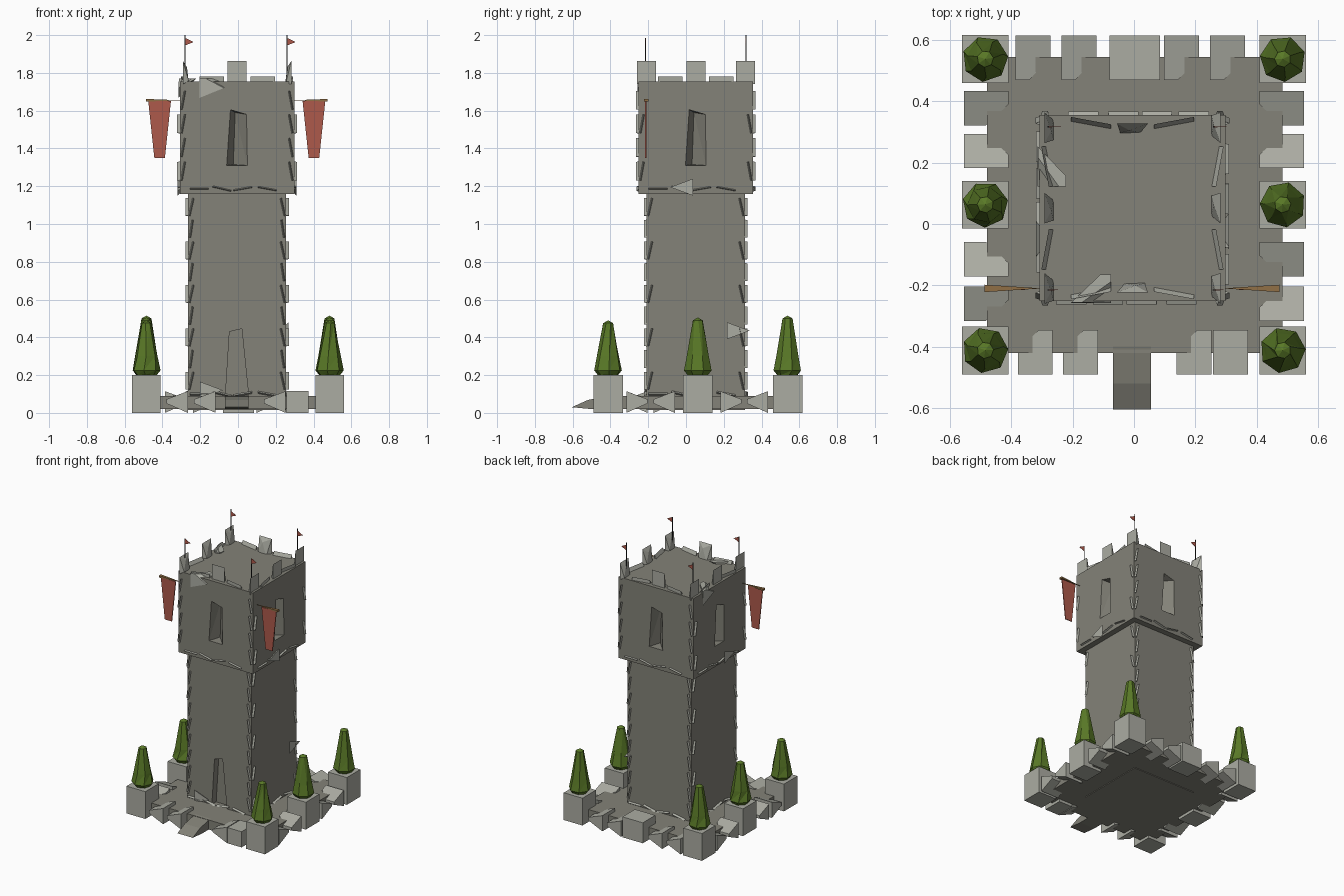
import bpy, bmesh, math, random
from mathutils import Vector, Matrix

if "Cube" in bpy.data.objects:
    bpy.data.objects.remove(bpy.data.objects["Cube"])

random.seed(4)
CX, CY = -0.005, 0.052          # tower axis
SH, HH = 0.26, 0.303            # half widths of shaft and head


def material(name, rgb):
    m = bpy.data.materials.new(name)
    m.diffuse_color = (*rgb, 1)
    m.use_nodes = True
    m.node_tree.nodes["Principled BSDF"].inputs["Base Color"].default_value = m.diffuse_color
    return m


GREEN = material("leaf", (0.10, 0.19, 0.02))
RED = material("cloth", (0.42, 0.10, 0.07))
WOOD = material("wood", (0.28, 0.16, 0.06))
WALL = material("wall_stone", (0.227, 0.223, 0.188))
TRIM = material("trim_stone", (0.41, 0.415, 0.365))
IRON = material("iron", (0.03, 0.03, 0.03))


def finish(name, bm, mat):
    bmesh.ops.recalc_face_normals(bm, faces=bm.faces)
    me = bpy.data.meshes.new(name)
    bm.to_mesh(me)
    bm.free()
    ob = bpy.data.objects.new(name, me)
    bpy.context.collection.objects.link(ob)
    me.materials.append(mat)
    return ob


def hull(name, pts, mat=TRIM):
    bm = bmesh.new()
    for p in pts:
        bm.verts.new(p)
    bmesh.ops.convex_hull(bm, input=bm.verts)
    bmesh.ops.dissolve_limit(bm, angle_limit=0.01, verts=bm.verts, edges=bm.edges)
    return finish(name, bm, mat)


def box(name, x0, x1, y0, y1, z0, z1, mat=TRIM):
    return hull(name, [(x, y, z) for x in (x0, x1) for y in (y0, y1) for z in (z0, z1)], mat)


def side(k, u, d, z):
    """Point on tower side k: u along the face, d outward from the axis."""
    v = Matrix.Rotation(k * math.pi / 2, 3, 'Z') @ Vector((u, -d, z))
    return v + Vector((CX, CY, 0))


def sliver(name, k, u, z, length, width, tilt, d0, d1):
    """Steep ridged stone sliver on tower side k, long axis tilted from vertical."""
    c, s = math.cos(tilt), math.sin(tilt)
    pts = []
    for a in (-1, 1):
        for b, d in ((-1, d0), (1, d0), (0, d1)):
            la, wb = a * length / 2, b * width / 2
            pts.append(side(k, u + s * la + c * wb, d, z + c * la - s * wb))
    hull(name, pts)


def cut(target, name, pts):
    c = hull(name, pts, WALL)
    c.hide_render = True
    c.hide_set(True)
    mod = target.modifiers.new(name, 'BOOLEAN')
    mod.operation, mod.solver, mod.object = 'DIFFERENCE', 'EXACT', c


# tower body
box("foundation", -0.48, 0.485, -0.42, 0.545, 0.02, 0.09, WALL)
shaft = box("tower_shaft", CX - SH, CX + SH, CY - SH, CY + SH, 0.015, 1.165, WALL)
head = box("tower_head", CX - HH, CX + HH, CY - HH, CY + HH, 1.16, 1.755, WALL)

# window recesses with slanted cheeks, and a flat door recess
for k in range(4):
    cut(head, "window_cutter",
        [side(k, u, d, z) for d in (HH, HH + 0.03)
         for u, z in ((-0.055, 1.31), (0.055, 1.31), (0.05, 1.58), (-0.035, 1.605))]
        + [side(k, -0.02, HH - 0.08, 1.315), side(k, -0.01, HH - 0.08, 1.59)])
cut(shaft, "door_cutter", [side(0, u, d, z) for d in (SH - 0.05, SH + 0.05)
    for u, z in ((-0.062, 0.08), (0.062, 0.08), (0.025, 0.445), (-0.04, 0.43))])

# corner stones of shaft and head
for k in range(4):
    for s in (-1, 1):
        for i in range(9):
            if k % 2 and i % 2:
                continue
            sliver("shaft_quoin", k, s * (SH - 0.018), 0.17 + i * 0.115, 0.095, 0.012,
                   -s * 0.15 if i % 2 else -s * 0.22, SH - 0.003, SH + 0.014)
        for i in range(0, 4, 1 + k % 2):
            sliver("head_quoin", k, s * (HH - 0.018), 1.28 + i * 0.125, 0.10, 0.012,
                   -s * 0.18, HH - 0.003, HH + 0.014)
    # stone bands under the head and around the foot
    for u, t in ((-0.2, 1.57), (-0.08, 1.8), (0.03, 1.4), (0.16, 1.75)):
        sliver("head_band", k, u, 1.187, 0.1, 0.010, t, HH - 0.003, HH + 0.012)
        sliver("foot_band", k, u, 0.10, 0.1, 0.016, t, SH - 0.003, SH + 0.015)

# loose pointed stones on the faces: t is the direction of the tip
for k, u, z, d, t in ((1, -0.075, 1.195, HH, -1), (3, 0.1, 1.195, HH, 1),
                      (1, 0.225, 0.435, SH, 1), (0, -0.135, 0.12, SH, 1)):
    hull("pointed_stone", [side(k, u + t * 0.06, d + 0.012, z), side(k, u - t * 0.06, d + 0.012, z + 0.045),
                           side(k, u - t * 0.06, d + 0.012, z - 0.045), side(k, u, d - 0.03, z)])

# flat wedge stones lying across the parapet
for k in (0, 3):
    hull("parapet_wedge", [side(k, u, d, 1.77) for u, d in
                           ((-0.2, 0.308), (-0.165, 0.308), (-0.07, 0.24), (-0.07, 0.217), (-0.105, 0.217))]
         + [side(k, -0.2, 0.31, 1.667), side(k, -0.07, 0.31, 1.72)])

# battlements: tall merlons with a flat outer face and steep back
def merlon(k, u, d):
    hull("merlon", [side(k, u + a * 0.05, d, z) for a in (-1, 1) for z in (1.74, 1.863)]
         + [side(k, u - 0.025, d - 0.03, 1.74), side(k, u + 0.04, d - 0.03, 1.76),
            side(k, u + 0.01, d - 0.022, 1.83)])


for k in range(4):
    merlon(k, 0, 0.287 if k % 2 else 0.275)
    if k % 2:
        for s in (-1, 1):
            merlon(k, s * 0.262, 0.287)
    for s in (-1, 1):
        hull("low_battlement", [side(k, s * 0.135 + a * 0.065, 0.275 + a * 0.012 * s + b * 0.01, z)
                                for a in (-1, 1) for b, z in ((-1, 1.745), (1, 1.745), (1, 1.78))])

# corner flags
for x in (-0.28, 0.26):
    for y, top in ((-0.215, 1.985), (0.317, 2.0)):
        box("flag_pole", x - 0.002, x + 0.002, y - 0.002, y + 0.002, 1.80, top, IRON)
        hull("flag", [(x, y + e, z) for e in (-0.002, 0.002) for z in (1.945, 1.985)]
             + [(x + 0.045, y, 1.963)], RED)

# hanging banners on side poles
for s, xc, root in ((-1, -0.415, -0.30), (1, 0.402, 0.29)):
    hull("banner_pole", [(root, -0.21, 1.655)] + [(xc + s * 0.072, y, z)
         for y in (-0.222, -0.198) for z in (1.648, 1.662)], WOOD)
    hull("banner", [(xc + i * w, -0.213 + e, z) for i in (-1, 1) for e in (-0.003, 0.003)
                    for w, z in ((0.06, 1.65), (0.028, 1.35))], RED)

# planters with clipped bushes
def bush(x, y, h):
    bm = bmesh.new()
    rings = []
    for r, z in ((0.055, 0.2), (0.075, 0.225), (0.06, 0.30), (0.027, h - 0.015)):
        rot = random.uniform(0, 0.5)
        rings.append([bm.verts.new((x + r * math.cos(rot + i * math.tau / 7),
                                    y + r * math.sin(rot + i * math.tau / 7), z)) for i in range(7)])
    for a, b in zip(rings, rings[1:]):
        for i in range(7):
            j = (i + 1) % 7
            bm.faces.new((a[i], a[j], b[j]))
            bm.faces.new((a[i], b[j], b[i]))
    tip = bm.verts.new((x, y, h))
    for i in range(7):
        bm.faces.new((rings[-1][i], rings[-1][(i + 1) % 7], tip))
    bm.faces.new(rings[0][::-1])
    finish("bush", bm, GREEN)


for x in (-0.485, 0.485):
    for y, h in ((-0.412, 0.49), (0.063, 0.505), (0.538, 0.515)):
        box("planter", x - 0.076, x + 0.076, y - 0.078, y + 0.078, 0, 0.2)
        bush(x, y, h)

# wedge shaped edge stones: thick at a, thin at b, outer edge d0, inner edge d1, one corner cut
def wedge(point, u0, u1, d0, d1, flip):
    a, b = (u1, u0) if flip else (u0, u1)
    m, dm = a + (b - a) * 0.4, d0 + (d1 - d0) * 0.5
    pts = [(a, d0, 0.115), (a, d0, 0.0), (b, d0, 0.072), (b, d0, 0.05), (b, dm, 0.072), (b, dm, 0.05),
           (a, d1, 0.115), (a, d1, 0.0), (m, d1, 0.098), (m, d1, 0.02)]
    hull("edge_stone", [point(*p) for p in pts])


for s in (-1, 1):
    for i, y in enumerate((-0.26, -0.115, 0.238, 0.378)):
        wedge(lambda u, d, z: (s * d, u, z), y - 0.056, y + 0.056, 0.555, 0.41, i in ((1, 3) if s > 0 else (0, 3)))
for x in (-0.33, -0.18, 0.155, 0.305):
    wedge(lambda u, d, z: (u, d, z), x - 0.057, x + 0.057, 0.615, 0.47, False)
for x in (-0.322, -0.175, 0.195):
    wedge(lambda u, d, z: (u, d, z), x - 0.057, x + 0.057, -0.49, -0.345, True)
box("edge_block", 0.258, 0.372, -0.49, -0.345, 0, 0.115)
box("rear_block", -0.08, 0.085, 0.47, 0.615, 0, 0.15)

# entrance ramp
hull("entrance_step", [(x, y, z) for x in (-0.068, 0.056) for y, z in (
    (-0.605, 0.03), (-0.52, 0.068), (-0.40, 0.092), (-0.40, 0.02), (-0.50, 0.02))], WALL)
